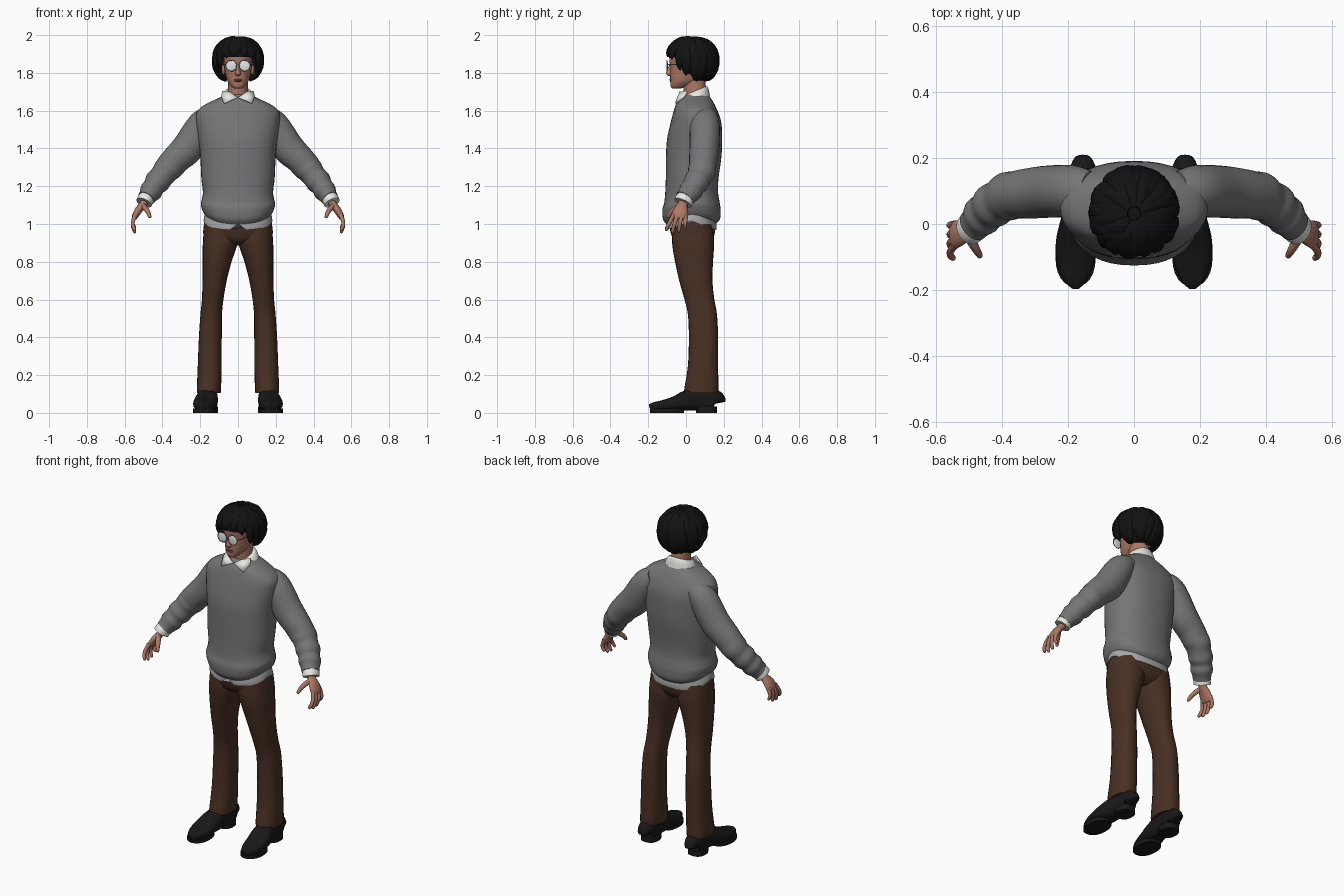
import bpy, bmesh, math, random
from mathutils import Vector

random.seed(4)
if "Cube" in bpy.data.objects:
    bpy.data.objects.remove(bpy.data.objects["Cube"])


def material(name, *rgb):
    m = bpy.data.materials.new(name)
    m.use_nodes = True
    m.diffuse_color = (*rgb, 1)
    m.node_tree.nodes["Principled BSDF"].inputs["Base Color"].default_value = (*rgb, 1)
    return m


WOOL = material("grey wool", .18, .18, .18)
SHIRT = material("white cotton", .8, .8, .77)
TAIL = material("shaded cotton", .4, .4, .4)
CLOTH = material("brown cloth", .065, .029, .017)
SKIN = material("skin", .42, .19, .13)
LIP = material("lip", .27, .09, .07)
HAIR = material("black hair", .006, .006, .006)
LEATHER = material("black leather", .009, .009, .009)
LENS = material("pale lens", .8, .83, .83)
METAL = material("grey metal", .3, .3, .3)


def finish(name, bm, mat, angle=50):
    bmesh.ops.recalc_face_normals(bm, faces=bm.faces)
    me = bpy.data.meshes.new(name)
    bm.to_mesh(me)
    bm.free()
    me.materials.append(mat)
    me.shade_smooth()
    me.set_sharp_from_angle(angle=math.radians(angle))
    ob = bpy.data.objects.new(name, me)
    bpy.context.collection.objects.link(ob)
    return ob


def smooth_path(rows, steps):
    """Catmull-Rom interpolation of equal-length tuples."""
    out = []
    for i in range(len(rows) - 1):
        a, b, c, d = rows[max(i - 1, 0)], rows[i], rows[i + 1], rows[min(i + 2, len(rows) - 1)]
        for k in range(steps):
            t = k / steps
            out.append([q + .5 * t * (r - p + t * (2 * p - 5 * q + 4 * r - s + t * (3 * (q - r) + s - p)))
                        for p, q, r, s in zip(a, b, c, d)])
    return out + [list(rows[-1])]


def loft(name, mat, rings, side=None, power=2, n=24, steps=4, warp=None, into=None):
    """Skin ellipses (x, y, z, ra, rb): level rings, or square to the path if side is given."""
    bm = into or bmesh.new()
    path = smooth_path(rings, steps)
    loops = []
    for i, (x, y, z, ra, rb) in enumerate(path):
        u, v = Vector((1, 0, 0)), Vector((0, 1, 0))
        if side:
            t = (Vector(path[min(i + 1, len(path) - 1)][:3]) - Vector(path[max(i - 1, 0)][:3])).normalized()
            u = Vector(side)
            u = (u - t * u.dot(t)).normalized()
            v = t.cross(u)
        loop = []
        for k in range(n):
            a = math.tau * k / n
            c, s = [math.copysign(abs(w) ** (2 / power), w) for w in (math.cos(a), math.sin(a))]
            p = Vector((x, y, z)) + u * c * max(ra, .001) + v * s * max(rb, .001)
            if warp:
                p.z += warp(p.z, c, s)
            loop.append(bm.verts.new(p))
        loops.append(loop)
    for lo, hi in zip(loops, loops[1:]):
        for k in range(n):
            bm.faces.new((lo[k], lo[k - 1], hi[k - 1], hi[k]))
    bm.faces.new(loops[0])
    bm.faces.new(loops[-1])
    return None if into else finish(name, bm, mat)


def level(rows):
    """Rows of (z, front y, back y, half width) to centred rings."""
    return [(0, (f + b) / 2, z, w, (b - f) / 2) for z, f, b, w in rows]


def ball(name, mat, loc, scale):
    bm = bmesh.new()
    bmesh.ops.create_uvsphere(bm, u_segments=20, v_segments=12, radius=1)
    bmesh.ops.scale(bm, vec=scale, verts=bm.verts)
    bmesh.ops.translate(bm, vec=loc, verts=bm.verts)
    return finish(name, bm, mat)


# Sweater body with a drooping ribbed hem
def hem_drop(z, c, s):
    return -.035 * s * s * min(1, max(0, (1.18 - z) / .12))


loft("sweater_body", WOOL, level([
    (1.035, -.105, .155, .165), (1.06, -.122, .18, .183), (1.1, -.125, .183, .197), (1.13, -.115, .178, .192),
    (1.17, -.11, .17, .186), (1.24, -.107, .172, .194), (1.36, -.106, .188, .2), (1.45, -.1, .191, .21),
    (1.53, -.083, .188, .222), (1.58, -.07, .175, .222), (1.615, -.06, .16, .2), (1.645, -.05, .145, .15),
    (1.668, -.035, .13, .1), (1.685, -.02, .12, .075)]), power=2.3, n=40, warp=hem_drop)


# Shirt tail, split at the front, and trousers
def tail_drop(z, c, s):
    return -.05 * abs(s) + (.2 * max(0, .2 - abs(c)) if s < 0 else 0)


loft("shirt_tail", TAIL, level([(1.06, -.1, .16, .175), (1.035, -.102, .162, .18), (1.018, -.1, .16, .182)]),
     power=2.3, n=64, warp=tail_drop)
loft("trouser_seat", CLOTH, level([
    (1.05, -.09, .15, .172), (1, -.088, .154, .18), (.95, -.08, .152, .184), (.91, -.06, .135, .17),
    (.885, -.02, .1, .1)]), power=2.3, n=36)

for sx, tag in ((1, "left_"), (-1, "right_")):
    def flip(rows):
        return [(sx * r[0], *r[1:]) for r in rows]

    # Trouser leg: z, inner x, outer x, front y, back y
    leg = [(1, .0, .178, -.07, .14), (.92, -.002, .185, -.074, .149), (.87, .01, .187, -.07, .148),
           (.8, .034, .187, -.058, .143), (.7, .06, .188, -.036, .14), (.6, .077, .191, -.008, .15),
           (.52, .085, .199, .01, .164), (.4, .086, .207, .015, .17), (.25, .087, .213, .01, .17),
           (.12, .09, .218, -.01, .172), (.105, .095, .215, -.005, .168)]
    loft(tag + "trouser_leg", CLOTH,
         flip([((i + o) / 2, (f + b) / 2, z, (o - i) / 2, (b - f) / 2) for z, i, o, f, b in leg]), power=2.25)

    # Shoe: x, y, half width, top height
    shoe = [(.155, .168, .025, .09), (.155, .155, .044, .122), (.157, .07, .05, .135), (.165, .0, .059, .118),
            (.174, -.06, .063, .088), (.177, -.12, .056, .068), (.177, -.17, .036, .056), (.177, -.193, .012, .045)]
    loft(tag + "shoe", LEATHER, flip([(x, y, h / 2 + .006, w, h / 2 - .006) for x, y, w, h in shoe]),
         side=(1, 0, 0), power=2.6)
    loft(tag + "heel", LEATHER, flip([(.156, .108, z, .05, .056) for z in (0, .035)]), power=2.5)
    loft(tag + "sole", LEATHER, flip([(.177, -.1, z, .061, .09) for z in (.0, .022)]), power=2.2)

    # Sleeve with soft folds, then cuff
    loft(tag + "sleeve", WOOL, flip([
        (.13, .1, 1.58, .06, .05), (.185, .1, 1.53, .078, .078), (.26, .098, 1.41, .079, .085),
        (.325, .092, 1.345, .076, .077), (.36, .088, 1.305, .072, .075), (.383, .083, 1.28, .074, .07),
        (.405, .07, 1.25, .066, .064), (.428, .055, 1.222, .068, .067), (.445, .04, 1.198, .06, .057),
        (.46, .025, 1.175, .063, .06), (.475, .008, 1.152, .054, .05), (.487, -.005, 1.135, .052, .046)]),
        side=(0, 1, 0))
    loft(tag + "cuff", SHIRT, flip([(.475, .005, 1.15, .045, .04), (.49, -.008, 1.128, .05, .044),
                                    (.498, -.016, 1.112, .05, .043)]), side=(0, 1, 0))

    # Hand
    loft(tag + "palm", SKIN, flip([
        (.485, -.008, 1.135, .026, .022), (.505, -.018, 1.1, .027, .02), (.525, -.027, 1.075, .038, .02),
        (.543, -.033, 1.045, .043, .017), (.549, -.035, 1.028, .036, .012)]), side=(0, 1, 0), n=16)
    for i, finger in enumerate(("index", "middle", "ring", "little")):
        y, drop = -.066 + .022 * i, (.012, 0, .004, .024)[i]
        loft(tag + finger + "_finger", SKIN, flip([
            (.543, y, 1.05, .011, .012), (.556, y * 1.2 - .003, 1.015, .011, .011),
            (.556, y * 1.4 - .004, .985 + drop / 2, .01, .01), (.548, y * 1.5 - .004, .96 + drop, .009, .009),
            (.545, y * 1.5 - .004, .952 + drop, .004, .004)]), side=(0, 1, 0), n=10, steps=3)
    loft(tag + "thumb", SKIN, flip([
        (.507, -.03, 1.1, .014, .014), (.488, -.06, 1.08, .014, .014), (.475, -.082, 1.06, .012, .012),
        (.467, -.096, 1.038, .009, .009), (.466, -.099, 1.032, .004, .004)]), side=(0, 1, 0), n=10)

    # Collar flap
    bm = bmesh.new()
    flap = [(.004, -.046, 1.672), (.045, -.035, 1.7), (.082, .005, 1.705), (.09, -.015, 1.675), (.074, -.058, 1.64)]
    bm.faces.new([bm.verts.new(p) for p in flip(flap)])
    ob = finish(tag + "collar_flap", bm, SHIRT)
    ob.modifiers.new("thickness", "SOLIDIFY").thickness = .009

    # Ear and half of the spectacles
    ball(tag + "ear", SKIN, (sx * .077, .03, 1.82), (.01, .02, .033))
    ball(tag + "lens", LENS, (sx * .035, -.1, 1.838), (.027, .004, .027))
    bpy.ops.mesh.primitive_torus_add(location=(sx * .035, -.1, 1.838), rotation=(math.pi / 2, 0, 0),
                                     major_radius=.028, minor_radius=.0025, major_segments=28, minor_segments=6)
    bpy.context.object.name = tag + "lens_rim"
    bpy.context.object.data.materials.append(METAL)
    loft(tag + "temple_arm", METAL, flip([(.062, -.1, 1.845, .002, .003), (.077, -.07, 1.845, .002, .003),
                                          (.079, .03, 1.842, .002, .003)]), side=(1, 0, 0), n=6)
loft("spectacle_bridge", METAL, [(-.01, -.101, 1.843, .002, .002), (.01, -.101, 1.843, .002, .002)],
     side=(0, 1, 0), n=6)

# Neck and stand-up collar, higher at the back
loft("neck", SKIN, level([(1.62, -.01, .11, .06), (1.68, -.012, .108, .053), (1.8, -.02, .1, .052)]))
loft("collar_band", SHIRT, level([(1.65, -.038, .128, .095), (1.68, -.03, .122, .085), (1.7, -.02, .115, .07),
                                  (1.705, -.012, .108, .06)]), n=32, warp=lambda z, c, s: .024 * s)

# Head and face
loft("head", SKIN, level([
    (1.717, -.072, -.03, .018), (1.728, -.081, .01, .035), (1.755, -.083, .07, .055), (1.79, -.084, .11, .066),
    (1.83, -.084, .13, .073), (1.87, -.088, .135, .075), (1.91, -.086, .13, .074), (1.95, -.06, .11, .055)]),
     n=28, power=2.2)
loft("nose", SKIN, [(0, -.08, 1.846, .008, .008), (0, -.087, 1.815, .011, .014), (0, -.088, 1.795, .016, .018),
                    (0, -.084, 1.784, .011, .009)], n=14)
for name, z in (("upper_lip", 1.764), ("lower_lip", 1.757)):
    ball(name, LIP, (0, -.08, z), (.022, .008, .0045))


# Hair: inner cap plus overlapping locks falling from the crown
def hair_point(az, th, k):
    r = math.sin(th) ** (1 if th < math.pi / 2 else .62)
    return Vector((math.sin(az) * r * .13 * k, .032 - math.cos(az) * r * .139 * k, 1.87 + math.cos(th) * .124 * k))


def hair_end(az):
    back = -math.cos(az)
    z = 1.885 if back < -.55 else 1.825 if back < -.3 else 1.79 if back < 0 else 1.755
    return math.acos(max(-.94, (z - 1.87) / .124))


bm = bmesh.new()
rows = []
for i in range(13):
    rows.append([bm.verts.new(hair_point(az, max(.02, hair_end(az) * i / 12), .95))
                 for az in [math.tau * k / 48 for k in range(48)]])
for a, b in zip(rows, rows[1:]):
    for k in range(48):
        bm.faces.new((a[k], a[k - 1], b[k - 1], b[k]))
bm.faces.new(rows[0])
finish("hair_cap", bm, HAIR, 80)

bm = bmesh.new()
for layer, count in enumerate((26, 20, 14)):
    for i in range(count):
        az = math.tau * (i + random.uniform(-.3, .3)) / count
        end = (hair_end(az) + random.uniform(-.1, .16)) * (1, .82, .6)[layer]
        end = min(end, 2.85)
        swirl = random.uniform(-.25, .25)
        lock = []
        for t, wide in ((0, .012), (.3, .024), (.6, .027), (.85, .02), (1, .004)):
            p = hair_point(az + swirl * t * t, .15 + (end - .15) * t, .94 + .02 * t + .02 * random.random())
            lock.append((*p, wide, wide * .55))
        loft("", None, lock, side=(math.cos(az), math.sin(az), 0), n=8, steps=3, into=bm)
finish("hair_locks", bm, HAIR)
